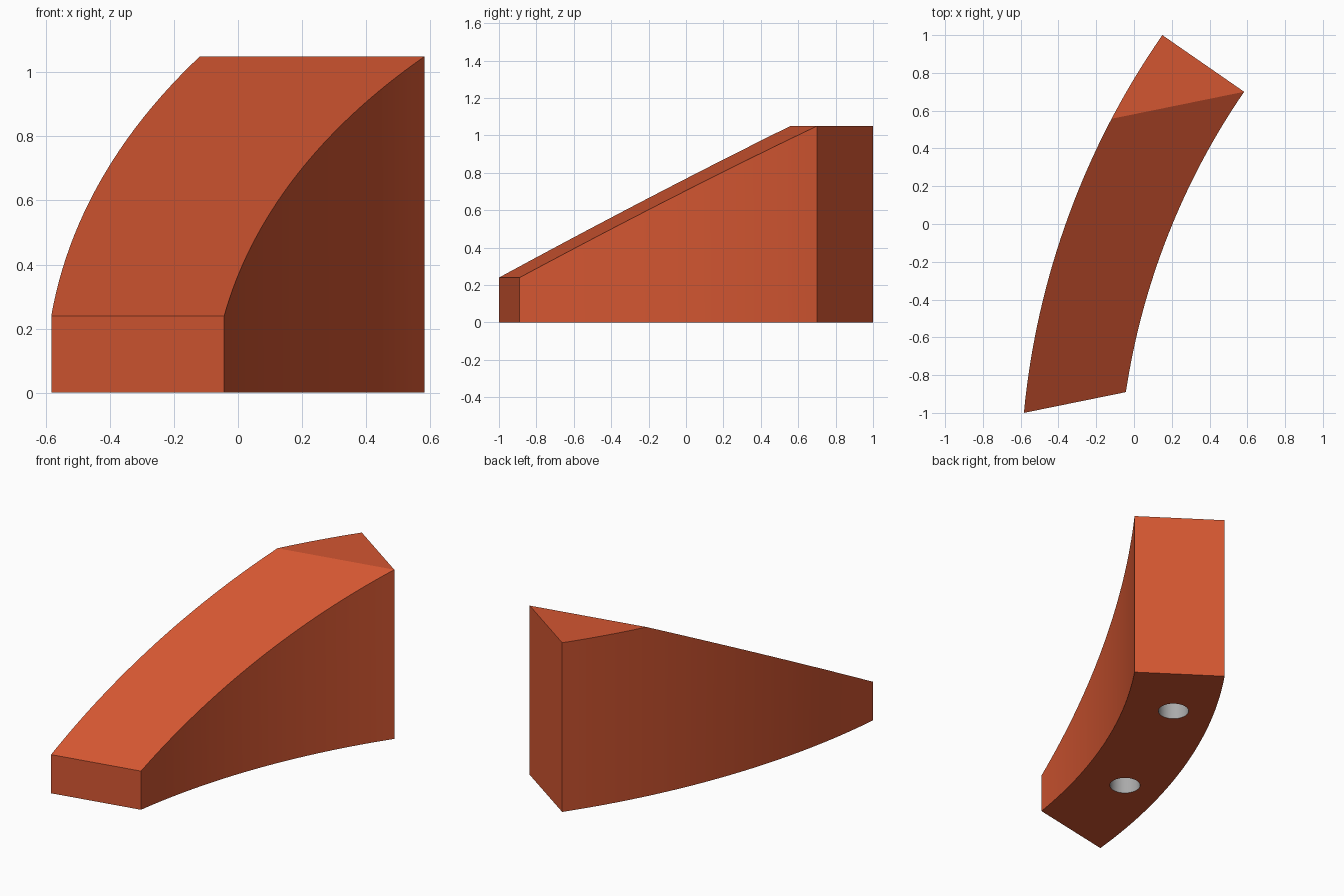
import bpy, bmesh, math
from mathutils import Vector

if "Cube" in bpy.data.objects:
    bpy.data.objects.remove(bpy.data.objects["Cube"])


def material(name, rgb):
    m = bpy.data.materials.new(name)
    m.diffuse_color = (*rgb, 1)
    m.use_nodes = True
    m.node_tree.nodes["Principled BSDF"].inputs["Base Color"].default_value = m.diffuse_color
    return m


clay = material("terracotta", (0.65, 0.093, 0.031))
grey = material("hole grey", (0.40, 0.40, 0.40))


def new_object(name, bm):
    me = bpy.data.meshes.new(name)
    bmesh.ops.recalc_face_normals(bm, faces=bm.faces)
    bm.to_mesh(me)
    bm.free()
    me.materials.append(clay)
    me.materials.append(grey)
    ob = bpy.data.objects.new(name, me)
    bpy.context.collection.objects.link(ob)
    return ob


def arc(a, b, sagitta, n=32):
    """Circular arc from a to b, bulging left of the chord."""
    a, b = Vector(a), Vector(b)
    chord = b - a
    r = chord.length_squared / (8 * sagitta) + sagitta / 2
    u = chord.normalized()
    left = Vector((-u.y, u.x))
    centre = (a + b) / 2 - left * (r - sagitta)
    half = math.asin(chord.length / (2 * r))
    angles = [half * (2 * i / n - 1) for i in range(n + 1)]
    return [centre + left * r * math.cos(t) + u * r * math.sin(t) for t in angles]


HEIGHT, NOSE = 1.05, 0.24
outer = arc((-0.583, -1.0), (0.15, 1.0), 0.137)
inner = arc((-0.043, -0.89), (0.583, 0.70), 0.097)

# Curved block: plan outline pulled up to full height
bm = bmesh.new()
base = bm.faces.new([bm.verts.new((p.x, p.y, 0)) for p in outer + inner[::-1]])
ext = bmesh.ops.extrude_face_region(bm, geom=[base])
bmesh.ops.translate(bm, vec=(0, 0, HEIGHT),
                    verts=[g for g in ext["geom"] if isinstance(g, bmesh.types.BMVert)])
bmesh.ops.recalc_face_normals(bm, faces=bm.faces)

# Sloping top: plane rising from the nose edge to the ridge
nose_a = Vector((*outer[0], NOSE))
nose_b = Vector((*inner[0], NOSE))
ridge = Vector((*inner[-1], HEIGHT))
normal = (nose_b - nose_a).cross(ridge - nose_a).normalized()
cut = bmesh.ops.bisect_plane(bm, geom=bm.verts[:] + bm.edges[:] + bm.faces[:], dist=1e-4,
                             plane_co=nose_a, plane_no=normal, clear_outer=True)
bmesh.ops.holes_fill(bm, edges=[e for e in bm.edges if e.is_boundary], sides=0)
block = new_object("curved_ramp_block", bm)

# Two round blind holes in the underside
bm = bmesh.new()
for x, y in ((0.117, 0.497), (-0.223, -0.348)):
    ring = bmesh.ops.create_cone(bm, cap_ends=True, segments=48, radius1=0.088,
                                 radius2=0.088, depth=0.5)
    bmesh.ops.translate(bm, vec=(x, y, 0), verts=ring["verts"])
for f in bm.faces:
    f.material_index = 1
cutter = new_object("hole_cutter", bm)
cutter.hide_render = True

mod = block.modifiers.new("holes", 'BOOLEAN')
mod.operation = 'DIFFERENCE'
mod.solver = 'EXACT'
mod.object = cutter
bpy.context.view_layer.objects.active = block
block.select_set(True)
bpy.ops.object.modifier_apply(modifier=mod.name)
bpy.data.objects.remove(cutter)

# Smooth curved walls, crisp edges
bpy.ops.object.shade_smooth_by_angle(angle=math.radians(20))
